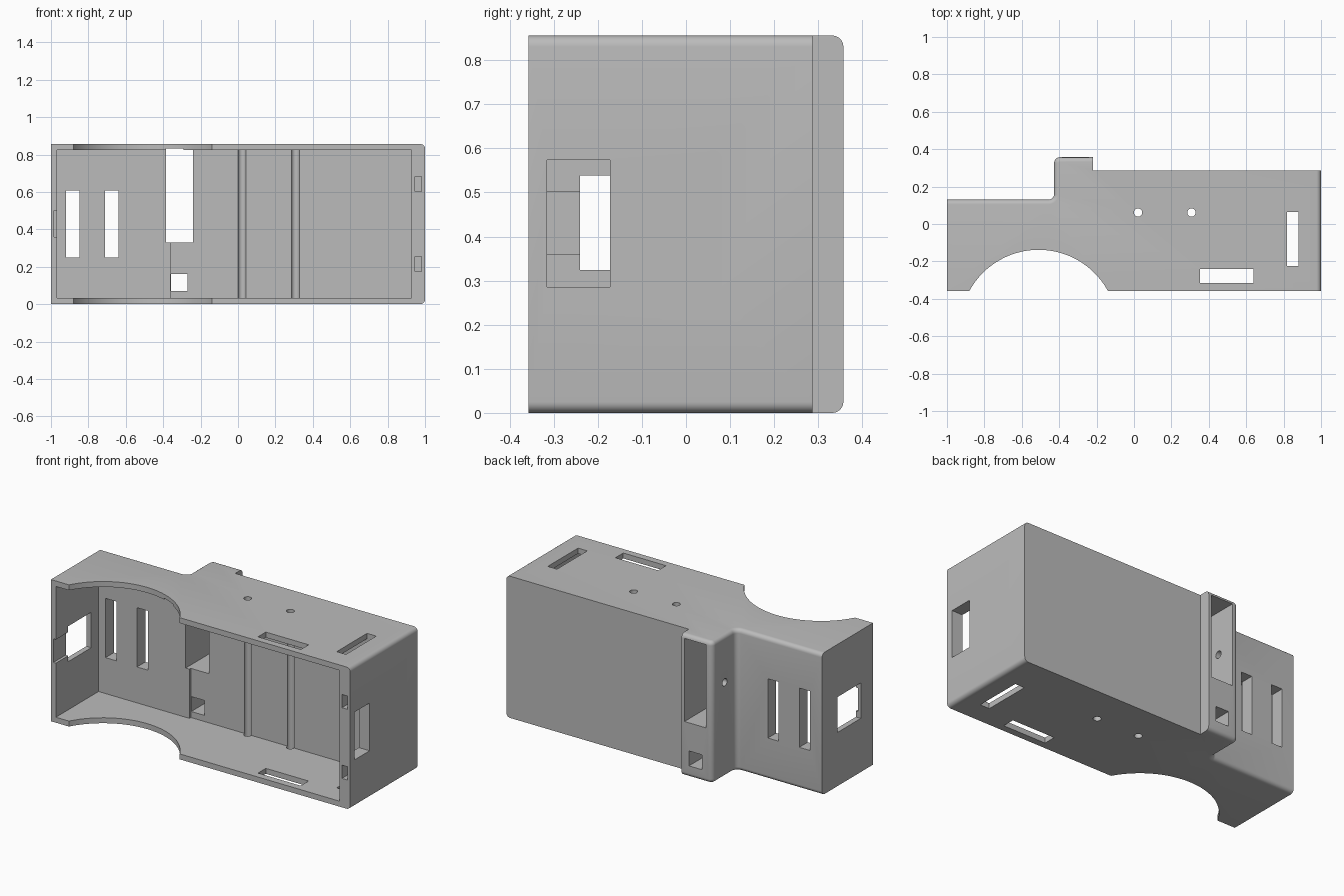
import bpy
import bmesh
from math import radians, pi
from mathutils import Matrix

if "Cube" in bpy.data.objects:
    bpy.data.objects.remove(bpy.data.objects["Cube"])

H = 0.856

grey = bpy.data.materials.new("plain grey")
grey.use_nodes = True
colour = (0.5, 0.5, 0.5, 1)
grey.diffuse_color = colour
grey.node_tree.nodes["Principled BSDF"].inputs["Base Color"].default_value = colour


def add_object(name, bm):
    bmesh.ops.recalc_face_normals(bm, faces=bm.faces)
    mesh = bpy.data.meshes.new(name)
    bm.to_mesh(mesh)
    bm.free()
    mesh.materials.append(grey)
    obj = bpy.data.objects.new(name, mesh)
    bpy.context.collection.objects.link(obj)
    return obj


def box(x, y, z):
    bm = bmesh.new()
    bmesh.ops.create_cube(bm, size=1)
    for v in bm.verts:
        v.co = [r[0] if c < 0 else r[1] for c, r in zip(v.co, (x, y, z))]
    return add_object("cutter", bm)


def rod(axis, centre, radius, length, sides=32):
    bm = bmesh.new()
    bmesh.ops.create_cone(bm, cap_ends=True, segments=sides,
                          radius1=radius, radius2=radius, depth=length)
    turn = Matrix.Rotation(pi / 2, 4, "Y") if axis == "X" else Matrix()
    bm.transform(Matrix.Translation(centre) @ turn)
    return add_object("cutter", bm)


def near(a, b):
    return abs(a - b) < 0.001


def round_edges(bm, test, radius):
    edges = [e for e in bm.edges if test(*[v.co for v in e.verts])]
    bmesh.ops.bevel(bm, geom=edges, offset=radius, segments=6, profile=0.5,
                    affect="EDGES", clamp_overlap=True)


# Outer block with the stepped back and raised clip housing
outline = [(-1, -0.357), (1, -0.357), (1, 0.287), (-0.22, 0.287),
           (-0.22, 0.357), (-0.427, 0.357), (-0.427, 0.13), (-1, 0.13)]
bm = bmesh.new()
base = bm.faces.new([bm.verts.new((x, y, 0)) for x, y in outline])
top = bmesh.ops.extrude_face_region(bm, geom=[base])["geom"]
bmesh.ops.translate(bm, vec=(0, 0, H),
                    verts=[g for g in top if isinstance(g, bmesh.types.BMVert)])
bmesh.ops.recalc_face_normals(bm, faces=bm.faces)

# Rounded housing corners, rear rims and right-hand edges
round_edges(bm, lambda a, b: near(a.x, -0.427) and near(b.x, -0.427)
            and not near(a.z, b.z), 0.03)
round_edges(bm, lambda a, b: near(a.z, b.z) and max(a.x, b.x) < -0.21
            and min(a.y, b.y) > 0.12 and not (near(a.x, -0.22) and near(b.x, -0.22)), 0.025)
round_edges(bm, lambda a, b: near(a.x, 1) and near(b.x, 1) and near(a.z, b.z), 0.025)
body = add_object("housing_body", bm)

through = (-0.1, 1)
cutters = [
    # Open cavity, slightly deeper on the right part
    box((-0.967, 0.928), (-0.5, 0.05), (0.033, 0.823)),
    box((-0.36, 0.928), (-0.5, 0.064), (0.033, 0.823)),
    # Curved cut-out in the top and bottom walls
    rod("Z", (-0.51, -0.56, 0.43), 0.422, 2, 96),
    # Clip slot and small opening through the raised housing
    box((-0.385, -0.24), (-0.2, 0.5), (0.33, 0.832)),
    box((-0.357, -0.27), (-0.2, 0.5), (0.07, 0.16)),
    # Slots in the top and bottom walls
    box((0.354, 0.64), (-0.315, -0.24), through),
    box((0.817, 0.879), (-0.225, 0.0645), through),
    # Left wall opening and shallow recess, right wall opening
    box((-1.2, -0.9), (-0.24, -0.02), (0.324, 0.538)),
    box((-0.983, -0.9), (-0.5, -0.235), (0.36, 0.502)),
    box((0.85, 1.2), (-0.315, -0.172), (0.286, 0.574)),
]
# Strap slots in the back wall
for x in (-0.92, -0.71):
    cutters.append(box((x, x + 0.072), (-0.1, 0.3), (0.25, 0.608)))
# Pockets in the right front rim
for z in (0.175, 0.602):
    cutters.append(box((0.945, 0.982), (-0.5, -0.29), (z, z + 0.08)))
# Vertical bores that leave grooves in the back wall
for x in (0.022, 0.307):
    cutters.append(rod("Z", (x, 0.061, 0.43), 0.022, 2))
# Horizontal bores in the right wall and in the raised housing
for z in (0.286, 0.572):
    cutters.append(rod("X", (0.87, 0.058, z), 0.022, 0.6))
    cutters.append(rod("X", (-0.4, 0.24, z), 0.022, 0.12))

bpy.context.view_layer.objects.active = body
for cutter in cutters:
    mod = body.modifiers.new("cut", "BOOLEAN")
    mod.operation = "DIFFERENCE"
    mod.solver = "EXACT"
    mod.object = cutter
    bpy.ops.object.modifier_apply(modifier=mod.name)
    bpy.data.objects.remove(cutter)

bpy.ops.object.select_all(action="DESELECT")
body.select_set(True)
bpy.ops.object.shade_smooth_by_angle(angle=radians(30))
